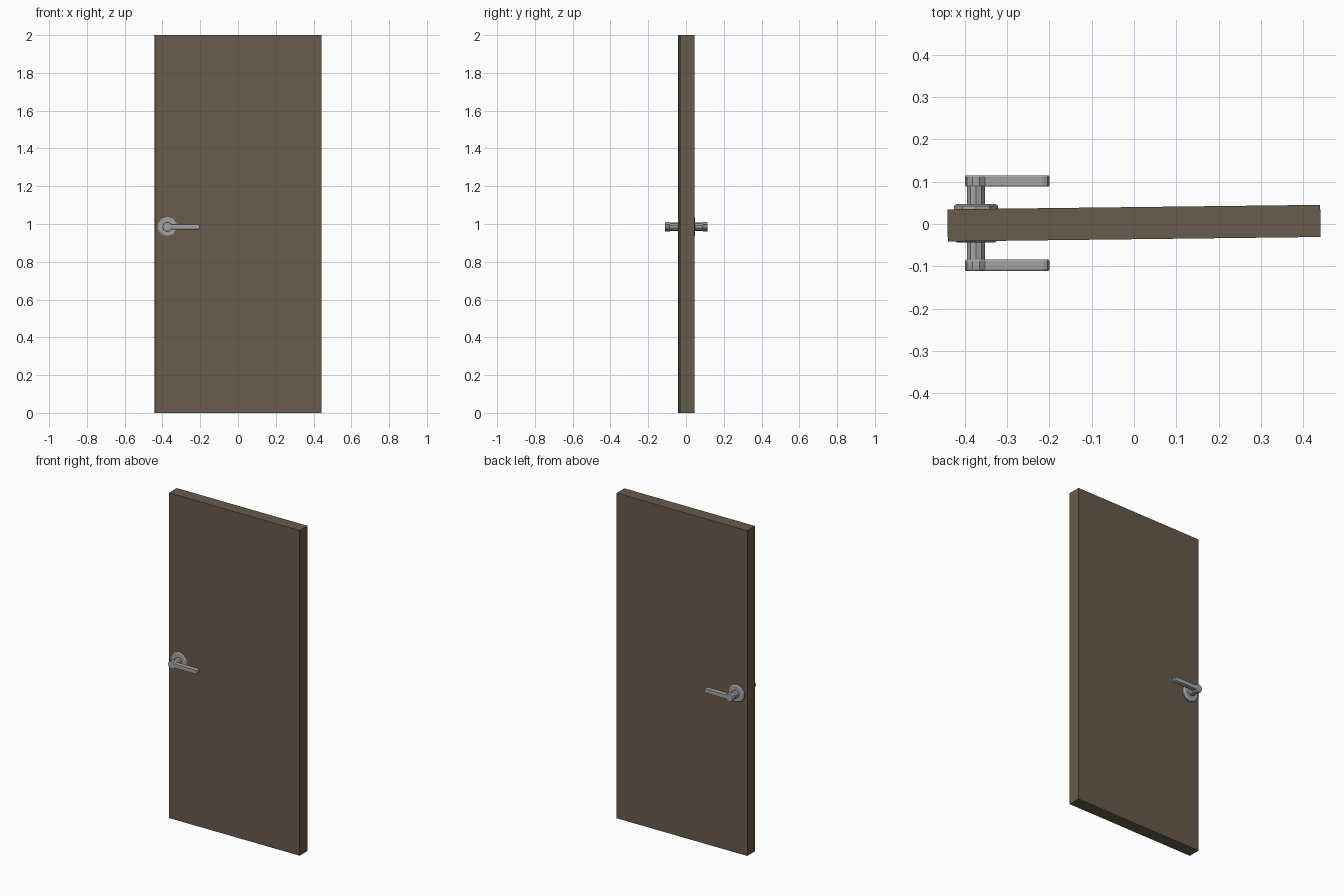
import bpy, bmesh, math

if "Cube" in bpy.data.objects:
    bpy.data.objects.remove(bpy.data.objects["Cube"])

def material(name, rgb):
    m = bpy.data.materials.new(name)
    m.diffuse_color = (*rgb, 1)
    m.use_nodes = True
    m.node_tree.nodes["Principled BSDF"].inputs["Base Color"].default_value = m.diffuse_color
    return m

brown = material("dark brown wood", (0.135, 0.105, 0.07))
grey = material("grey metal", (0.36, 0.36, 0.36))

CY = 0.002           # mid plane of the handle set
HX, HZ = -0.374, 0.985   # handle axis

def loft(name, rings, mat):
    """Closed solid through rings with equal point counts."""
    bm = bmesh.new()
    loops = [[bm.verts.new(p) for p in r] for r in rings]
    n = len(loops[0])
    for a, b in zip(loops, loops[1:]):
        for i in range(n):
            j = (i + 1) % n
            bm.faces.new((a[i], a[j], b[j], b[i]))
    bm.faces.new(loops[0][::-1])
    bm.faces.new(loops[-1])
    bmesh.ops.recalc_face_normals(bm, faces=bm.faces)
    me = bpy.data.meshes.new(name)
    bm.to_mesh(me)
    bm.free()
    me.materials.append(mat)
    ob = bpy.data.objects.new(name, me)
    bpy.context.collection.objects.link(ob)
    return ob

def circle(r, y, n):
    return [(HX + r * math.cos(2 * math.pi * (i + 0.5) / n), y,
             HZ + r * math.sin(2 * math.pi * (i + 0.5) / n)) for i in range(n)]

def lever_outline(y, inset):
    # round hub on the left, slim bar with rounded tip on the right
    hub, bar, tip = 0.026 - inset, 0.0145 - inset, -0.2145
    pts = []
    start = math.asin(bar / hub)
    for i in range(9):
        a = start + (2 * math.pi - 2 * start) * i / 8
        pts.append((HX + hub * math.cos(a), y, HZ + hub * math.sin(a)))
    for i in range(5):
        a = -math.pi / 2 + math.pi * i / 4
        pts.append((tip + bar * math.cos(a), y, HZ + bar * math.sin(a)))
    return pts

# door slab, turned very slightly
bpy.ops.mesh.primitive_cube_add(size=1, location=(0, 0.002, 1), rotation=(0, 0, 0.012))
door = bpy.context.object
door.name = "door_slab"
door.scale = (0.882, 0.076, 2)
door.data.materials.append(brown)

# handle on each side
for side, s in (("front", -1), ("back", 1)):
    def y(d):
        return CY + s * d
    loft(side + "_rosette", [circle(0.055, y(0.034), 10), circle(0.055, y(0.041), 10),
                             circle(0.047, y(0.0455), 10)], grey)
    loft(side + "_neck", [circle(0.022, y(0.04), 10), circle(0.022, y(0.09), 10)], grey)
    loft(side + "_lever", [lever_outline(y(0.0865), 0.002), lever_outline(y(0.0905), 0),
                           lever_outline(y(0.109), 0), lever_outline(y(0.113), 0.002)], grey)
